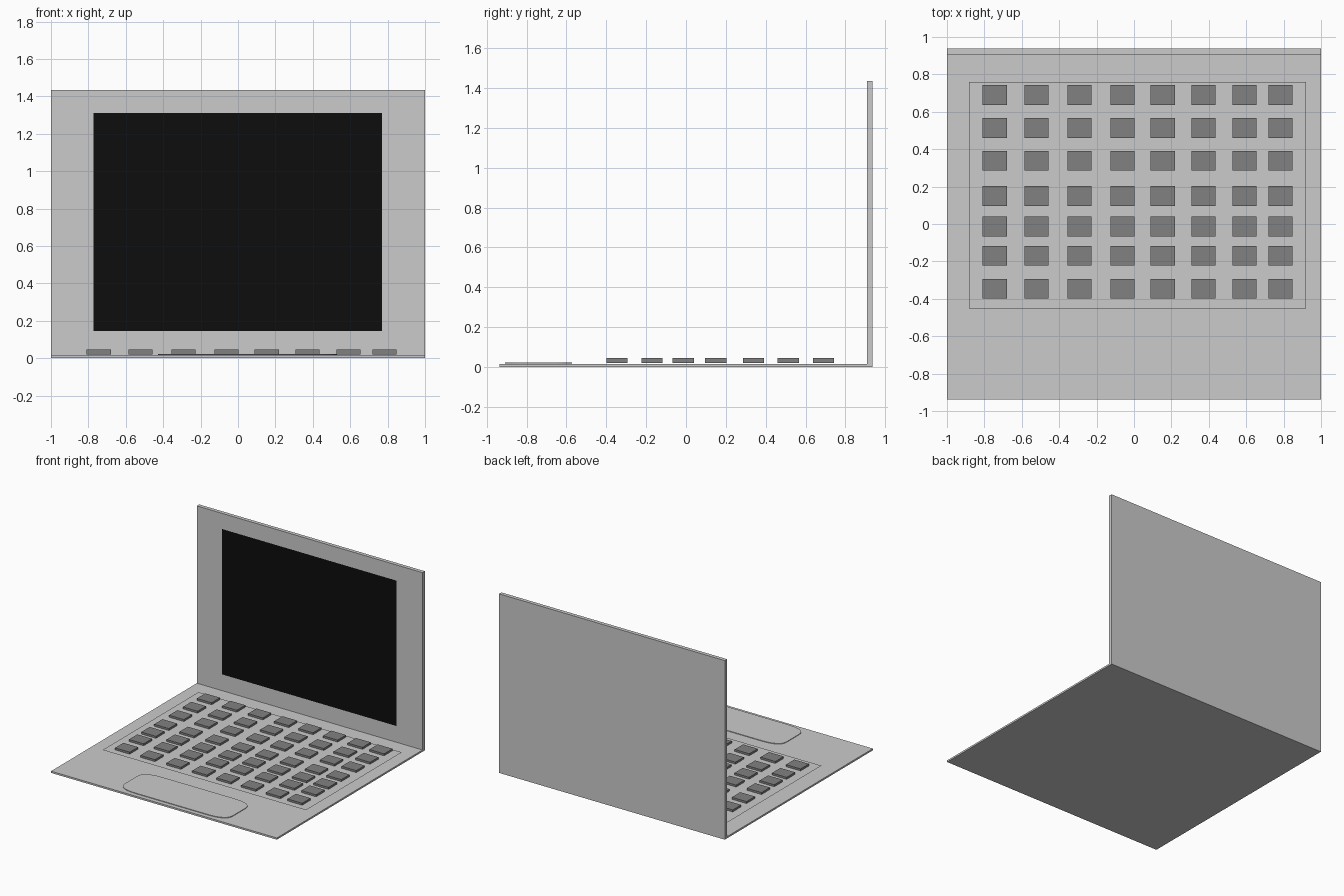
import bpy, bmesh, math

if "Cube" in bpy.data.objects:
    bpy.data.objects.remove(bpy.data.objects["Cube"])


def material(name, value):
    mat = bpy.data.materials.new(name)
    mat.diffuse_color = (value, value, value, 1)
    mat.use_nodes = True
    mat.node_tree.nodes["Principled BSDF"].inputs["Base Color"].default_value = mat.diffuse_color
    return mat


def finish(name, bm, mat=None):
    mesh = bpy.data.meshes.new(name)
    bm.to_mesh(mesh)
    bm.free()
    obj = bpy.data.objects.new(name, mesh)
    bpy.context.collection.objects.link(obj)
    if mat:
        mesh.materials.append(mat)
    return obj


def add_box(bm, lo, hi):
    verts = bmesh.ops.create_cube(bm, size=1)["verts"]
    for v in verts:
        v.co = [(a + b) / 2 + c * (b - a) for a, b, c in zip(lo, hi, v.co)]


def box(name, lo, hi, mat=None):
    bm = bmesh.new()
    add_box(bm, lo, hi)
    return finish(name, bm, mat)


def sheet(name, points, mat=None):
    bm = bmesh.new()
    bm.faces.new([bm.verts.new(p) for p in points])
    return finish(name, bm, mat)


black = material("screen_black", 0.004)
dark = material("key_grey", 0.22)
mid = material("panel_grey", 0.55)

# Base slab and upright lid
BASE_TOP = 0.014
box("base", (-1, -0.937, 0), (1, 0.937, BASE_TOP))
box("lid", (-1, 0.907, BASE_TOP), (1, 0.937, 1.434))

# Thin display panel just in front of the lid
sheet("screen", [(-0.773, 0.904, 0.146), (0.77, 0.904, 0.146),
                 (0.77, 0.904, 1.31), (-0.773, 0.904, 1.31)], black)

# Keyboard plate, a thin sheet just above the base
sheet("keyboard_plate", [(-0.882, -0.453, 0.03), (0.92, -0.453, 0.03),
                         (0.92, 0.76, 0.03), (-0.882, 0.76, 0.03)], mid)

# Keys, in slightly uneven rows and columns
columns = [-0.745, -0.521, -0.291, -0.061, 0.153, 0.372, 0.591, 0.783]
rows = [0.69, 0.513, 0.338, 0.149, -0.014, -0.17, -0.346]
bm = bmesh.new()
for x in columns:
    for y in rows:
        add_box(bm, (x - 0.065, y - 0.053, 0.02), (x + 0.065, y + 0.053, 0.046))
finish("keys", bm, dark)

# Trackpad with softly rounded corners
cx, cy, hx, hy, rx, ry = 0.05, -0.74, 0.479, 0.167, 0.17, 0.09
outline = []
for sx, sy, start in ((1, 1, 0), (-1, 1, 90), (-1, -1, 180), (1, -1, 270)):
    for i in range(9):
        a = math.radians(start + i * 90 / 8)
        c, s = abs(math.cos(a)) ** 0.8, abs(math.sin(a)) ** 0.8
        outline.append((cx + sx * (hx - rx + rx * c),
                        cy + sy * (hy - ry + ry * s), 0.017))
bm = bmesh.new()
face = bm.faces.new([bm.verts.new(p) for p in outline])
top = bmesh.ops.extrude_face_region(bm, geom=[face])["geom"]
bmesh.ops.translate(bm, vec=(0, 0, 0.005),
                    verts=[v for v in top if isinstance(v, bmesh.types.BMVert)])
bmesh.ops.recalc_face_normals(bm, faces=bm.faces)
finish("trackpad", bm, mid)
